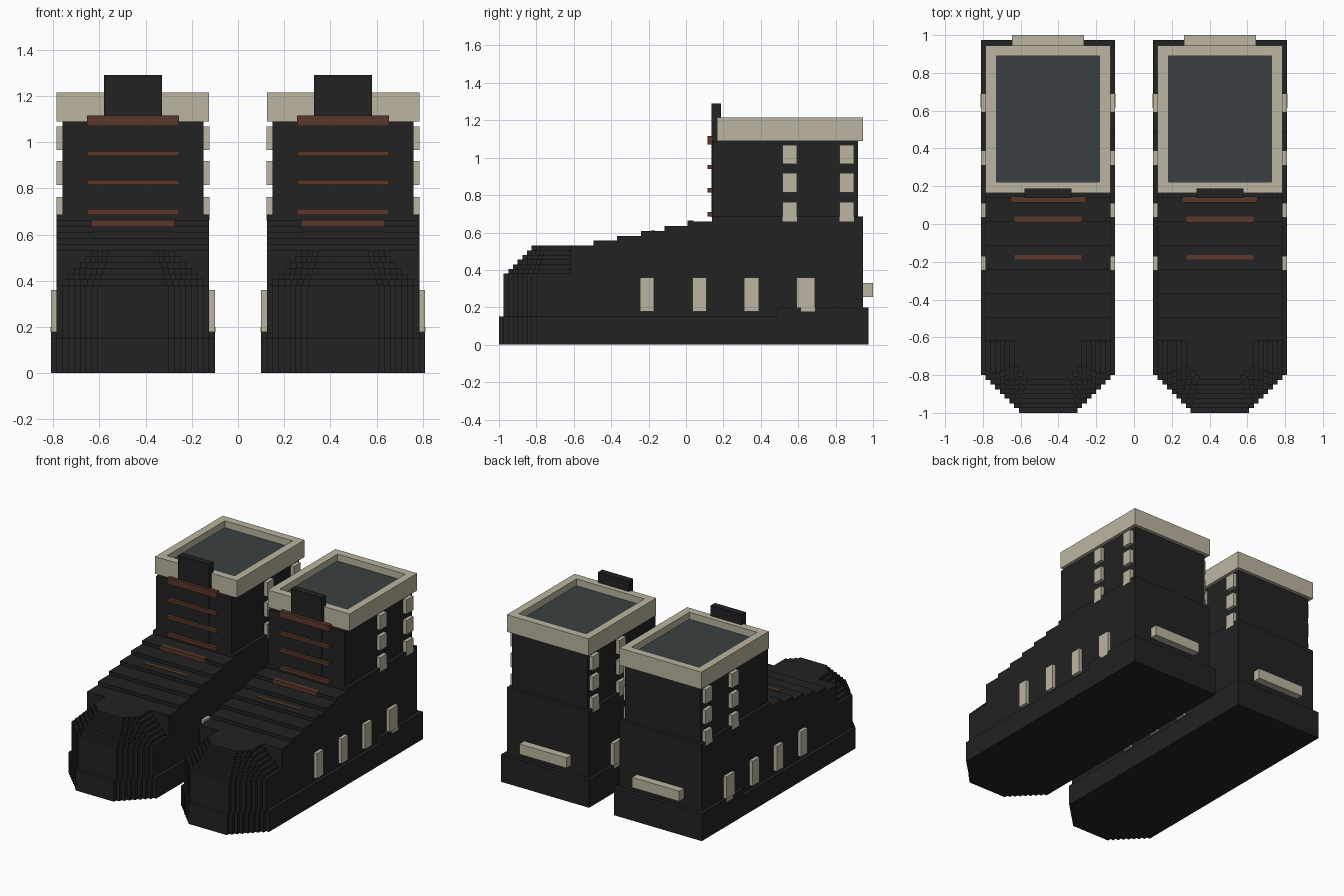
import bpy
import bmesh

cube = bpy.data.objects.get("Cube")
if cube:
    bpy.data.objects.remove(cube, do_unlink=True)

STEP = 0.025       # size of one stair block
BOOT_X = 0.455     # distance of each boot from the middle


def material(name, rgb):
    m = bpy.data.materials.new(name)
    m.use_nodes = True
    m.diffuse_color = (*rgb, 1)
    bsdf = m.node_tree.nodes["Principled BSDF"]
    bsdf.inputs["Base Color"].default_value = (*rgb, 1)
    bsdf.inputs["Roughness"].default_value = 0.9
    return m


black = material("black leather", (0.016, 0.016, 0.016))
cream = material("cream trim", (0.5, 0.46, 0.35))
brown = material("brown lace", (0.1, 0.038, 0.023))
slate = material("slate lining", (0.042, 0.053, 0.054))


def add_box(bm, x, y, z):
    """Box from three (low, high) ranges."""
    result = bmesh.ops.create_cube(bm, size=1)
    for v in result["verts"]:
        for i, (low, high) in enumerate((x, y, z)):
            v.co[i] = (low + high) / 2 + v.co[i] * (high - low)


def add_prism(bm, points, offset):
    """Extrude a flat polygon along an offset."""
    face = bm.faces.new([bm.verts.new(p) for p in points])
    moved = bmesh.ops.extrude_face_region(bm, geom=[face])["geom"]
    verts = [g for g in moved if isinstance(g, bmesh.types.BMVert)]
    bmesh.ops.translate(bm, verts=verts, vec=offset)


def toe_layer(bm, half, flat, front, back, low, high):
    """Slab whose front corners are cut off in small stairs."""
    count = round((half - flat) / STEP)
    size = (half - flat) / count
    side = [(flat, front)]
    for i in range(count):
        x, y = flat + i * size, front + (i + 1) * size
        side += [(x, y), (x + size, y)]
    side.append((half, back))
    outline = side + [(-x, y) for x, y in reversed(side)]
    add_prism(bm, [(x, y, low) for x, y in outline], (0, 0, high - low))


def place(name, bm, *mats):
    """Use one mesh for both boots."""
    bmesh.ops.recalc_face_normals(bm, faces=bm.faces)
    mesh = bpy.data.meshes.new(name)
    bm.to_mesh(mesh)
    bm.free()
    for m in mats:
        mesh.materials.append(m)
    for side, sign in (("left", 1), ("right", -1)):
        obj = bpy.data.objects.new(f"{side}_{name}", mesh)
        obj.location.x = sign * BOOT_X
        bpy.context.collection.objects.link(obj)


# Sole with a raised heel
bm = bmesh.new()
toe_layer(bm, 0.355, 0.155, -1, 0.975, 0, 0.15)
add_box(bm, (-0.355, 0.355), (0.49, 0.975), (0.15, 0.2))
place("sole", bm, black)

# Instep rising to the ankle in steps
bm = bmesh.new()
profile = [(0.945, 0.15), (-0.62, 0.15), (-0.62, 0.53)]
for i in range(6):
    y = -0.495 + i * 0.127
    z = profile[-1][1]
    profile += [(y, z), (y, z + 0.026)]
profile.append((0.945, profile[-1][1]))
add_prism(bm, [(-0.33, y, z) for y, z in profile], (0.66, 0, 0))
place("instep", bm, black)

# Domed toe cap made of shrinking slabs
bm = bmesh.new()
toe_layer(bm, 0.33, 0.155, -0.975, -0.62, 0.15, 0.38)
for k in range(1, 7):
    inset = k * STEP
    toe_layer(bm, 0.33 - inset, 0.155 - 0.3 * inset, -0.975 + inset, -0.62,
              0.355 + inset, 0.38 + inset)
place("toe_cap", bm, black)

# Shaft and tongue
bm = bmesh.new()
add_box(bm, (-0.305, 0.305), (0.14, 0.92), (0.68, 1.09))
place("shaft", bm, black)
bm = bmesh.new()
add_box(bm, (-0.125, 0.125), (0.137, 0.187), (0.68, 1.29))
place("tongue", bm, black)

# Collar with a sunken lining
bm = bmesh.new()
add_box(bm, (-0.33, 0.33), (0.165, 0.945), (1.09, 1.215))
bm.normal_update()
top = max(bm.faces, key=lambda f: f.calc_center_median().z)
bmesh.ops.inset_region(bm, faces=[top], thickness=0.08)
extruded = bmesh.ops.extrude_face_region(bm, geom=[top])["geom"]
bmesh.ops.delete(bm, geom=[top], context="FACES_ONLY")
bmesh.ops.translate(bm, verts=[g for g in extruded if isinstance(g, bmesh.types.BMVert)],
                    vec=(0, 0, -0.05))
for g in extruded:
    if isinstance(g, bmesh.types.BMFace):
        g.material_index = 1
place("collar", bm, cream, slate)

# Laces across the shaft and the instep
bm = bmesh.new()
for low, high in ((0.685, 0.71), (0.815, 0.837), (0.94, 0.962), (1.07, 1.115)):
    add_box(bm, (-0.2, 0.2), (0.115, 0.145), (low, high))
add_box(bm, (-0.177, 0.177), (0.009, 0.04), (0.634, 0.663))
add_box(bm, (-0.177, 0.177), (-0.188, -0.165), (0.59, 0.612))
place("laces", bm, brown)

# Cream side blocks, low on the foot and in a grid on the shaft
bm = bmesh.new()
for sign in (-1, 1):
    low_x = sorted((sign * 0.32, sign * 0.355))
    for y, width in ((-0.245, 0.075), (0.035, 0.075), (0.31, 0.08)):
        add_box(bm, low_x, (y, y + width), (0.178, 0.36))
    add_box(bm, low_x, (0.59, 0.69), (0.2, 0.36))
    add_box(bm, sorted((sign * 0.32, sign * 0.357)), (0.615, 0.69), (0.178, 0.2))
    for y in (0.515, 0.82):
        for z in (0.66, 0.815, 0.965):
            add_box(bm, sorted((sign * 0.29, sign * 0.332)), (y, y + 0.078), (z, z + 0.103))
place("side_blocks", bm, cream)

# Heel tab
bm = bmesh.new()
add_box(bm, (-0.19, 0.19), (0.93, 1), (0.255, 0.33))
place("heel_tab", bm, cream)
